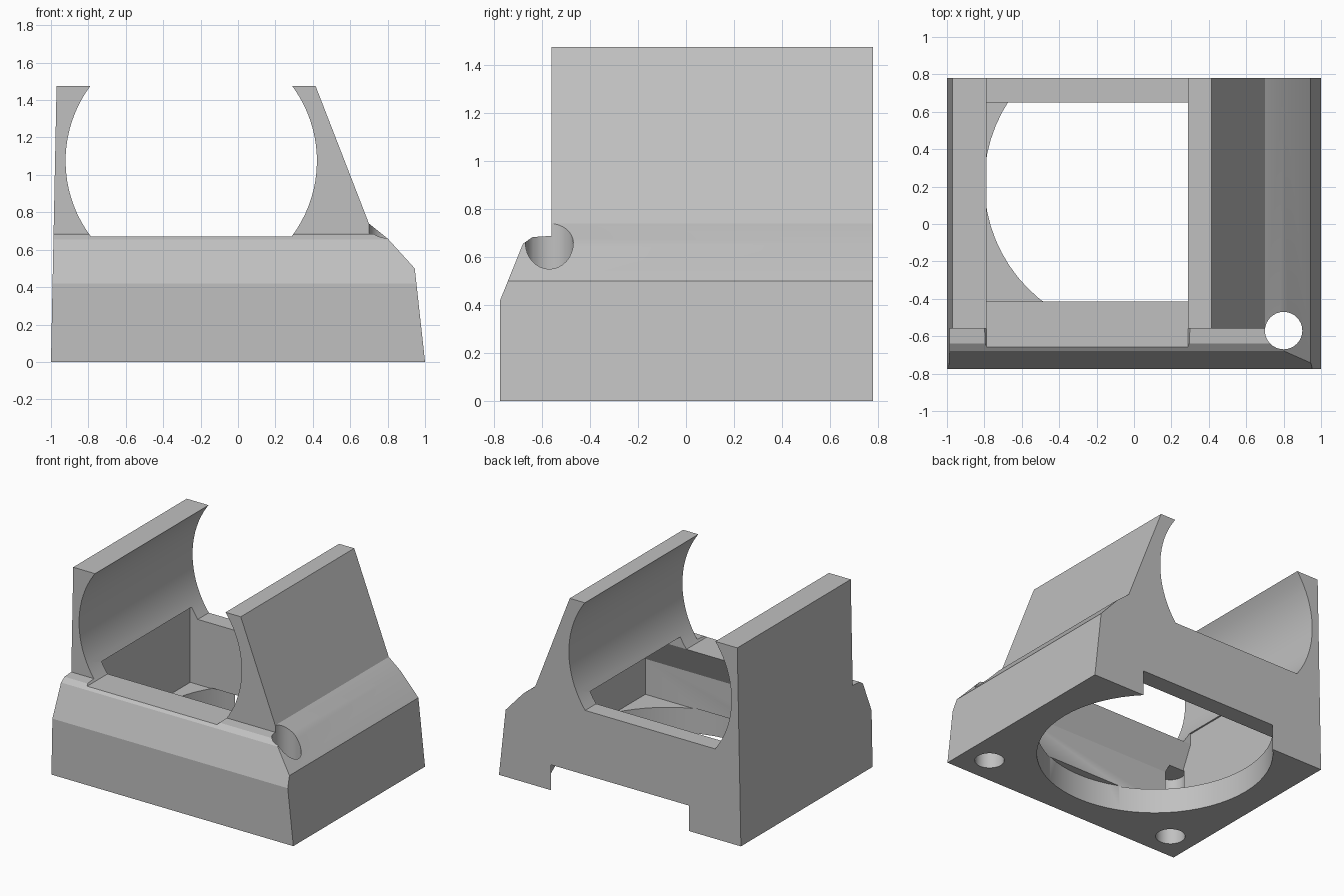
import bpy
import math
from mathutils import Vector

cube = bpy.data.objects.get("Cube")
if cube:
    bpy.data.objects.remove(cube, do_unlink=True)

grey = bpy.data.materials.new("plain grey")
grey.use_nodes = True
colour = (0.53, 0.53, 0.53, 1)
grey.diffuse_color = colour
grey.node_tree.nodes["Principled BSDF"].inputs["Base Color"].default_value = colour


def prism(name, outline, axis, low, high):
    """Extrude a flat outline along the x, y or z axis."""
    def place(a, b, depth):
        return {"x": (depth, a, b), "y": (a, depth, b), "z": (a, b, depth)}[axis]

    n = len(outline)
    verts = [place(a, b, d) for d in (low, high) for a, b in outline]
    faces = [list(range(n)), list(range(n, 2 * n))]
    faces += [[i, (i + 1) % n, (i + 1) % n + n, i + n] for i in range(n)]
    mesh = bpy.data.meshes.new(name)
    mesh.from_pydata(verts, [], faces)
    mesh.materials.append(grey)
    obj = bpy.data.objects.new(name, mesh)
    bpy.context.collection.objects.link(obj)
    bpy.ops.object.select_all(action="DESELECT")
    bpy.context.view_layer.objects.active = obj
    obj.select_set(True)
    bpy.ops.object.mode_set(mode="EDIT")
    bpy.ops.mesh.select_all(action="SELECT")
    bpy.ops.mesh.normals_make_consistent(inside=False)
    bpy.ops.object.mode_set(mode="OBJECT")
    return obj


def arc(cx, cy, radius, start=0, end=360, steps=64):
    angles = [math.radians(start + (end - start) * i / steps) for i in range(steps + (end - start < 360))]
    return [(cx + radius * math.cos(a), cy + radius * math.sin(a)) for a in angles]


def combine(target, tool, operation):
    """Apply a boolean and discard its tool."""
    mod = target.modifiers.new("cut", "BOOLEAN")
    mod.operation = operation
    mod.solver = "EXACT"
    mod.object = tool
    bpy.context.view_layer.objects.active = target
    bpy.ops.object.modifier_apply(modifier=mod.name)
    bpy.data.objects.remove(tool, do_unlink=True)


# Main body: cross-section trimmed by the side outline
section = [(-1, 0), (1, 0), (0.945, 0.5), (0.8, 0.66), (0.7, 0.74),
           (0.415, 1.475), (-0.97, 1.475)]
body = prism("housing", section, "y", -0.9, 0.78)
side = [(-0.775, -0.1), (-0.775, 0.42), (-0.68, 0.655), (-0.64, 0.683),
        (-0.56, 0.688), (-0.56, 1.6), (0.78, 1.6), (0.78, -0.1)]
combine(body, prism("side_trim", side, "x", -1.2, 1.2), "INTERSECT")

# Round saddle with a flat floor
saddle = arc(-0.25, 1.075, 0.672, -36.9, 216.9)
combine(body, prism("saddle_cutter", saddle, "y", -1, 1), "DIFFERENCE")

# Inner cavity, leaning in under the front lip
room = [(-0.85, 0.185), (0.7, 0.185), (0.7, 0.46), (0.36, 0.75), (-0.85, 0.75)]
cavity = prism("cavity_cutter", room, "y", -0.8, 0.65)
lean = [(-0.52, 0), (-0.52, 0.45), (-0.415, 0.672), (-0.415, 1), (0.9, 1), (0.9, 0)]
combine(cavity, prism("cavity_trim", lean, "x", -1.2, 1.2), "INTERSECT")
combine(body, cavity, "DIFFERENCE")

# Round recess underneath, breaking out through the back
combine(body, prism("recess_cutter", arc(0, 0.22, 0.8), "z", -0.1, 0.19), "DIFFERENCE")

# Mounting holes: one through, one blind
for x, top in ((0.8, 2), (-0.8, 0.5)):
    combine(body, prism("hole_cutter", arc(x, -0.57, 0.1, steps=32), "z", -0.1, top), "DIFFERENCE")

bpy.ops.object.select_all(action="DESELECT")
body.select_set(True)
bpy.context.view_layer.objects.active = body
bpy.ops.object.shade_smooth_by_angle(angle=math.radians(20))
